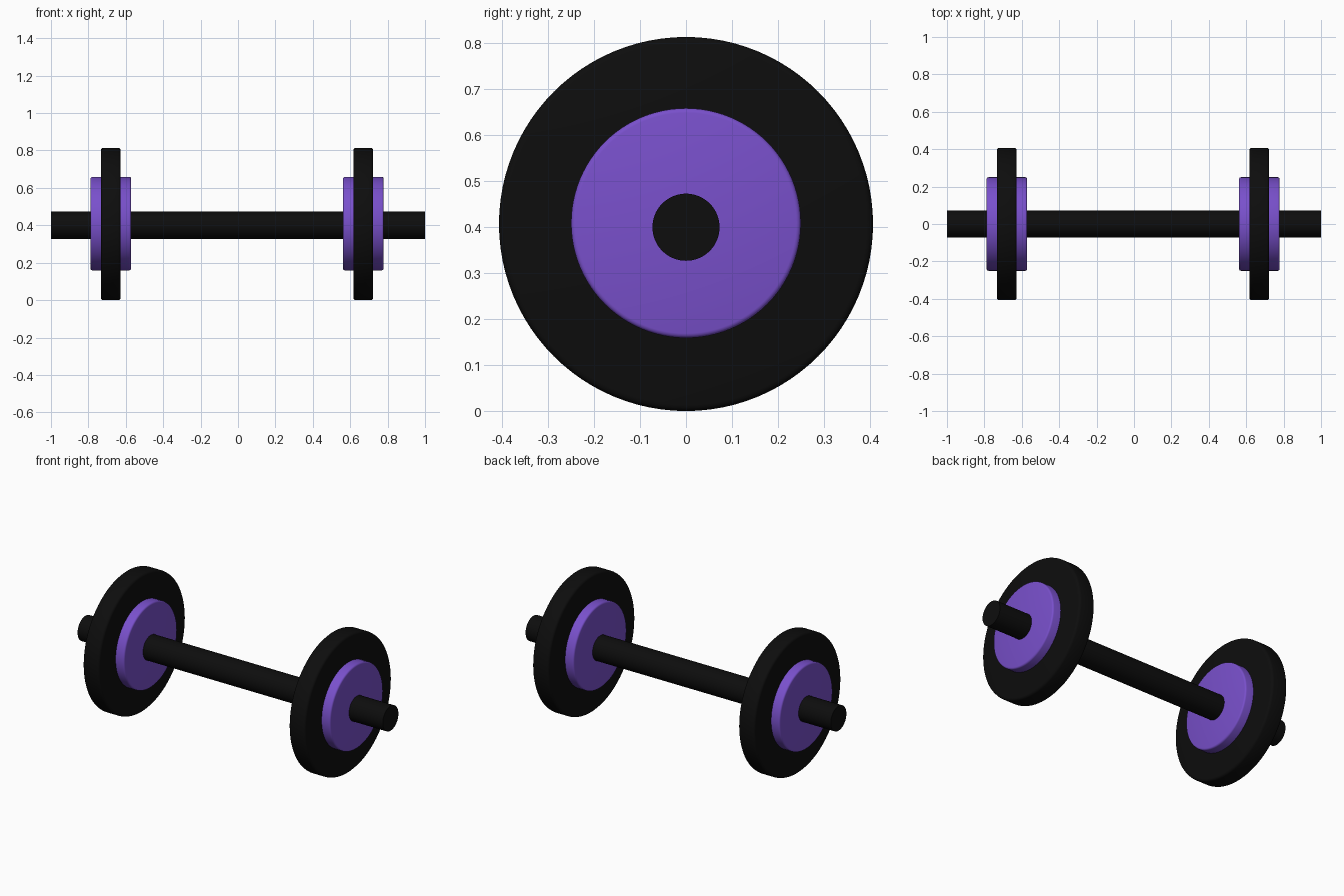
import bpy
import math

if "Cube" in bpy.data.objects:
    bpy.data.objects.remove(bpy.data.objects["Cube"])


def material(name, color):
    m = bpy.data.materials.new(name)
    m.diffuse_color = color
    m.use_nodes = True
    m.node_tree.nodes["Principled BSDF"].inputs["Base Color"].default_value = m.diffuse_color
    return m


black = material("black_rubber", (0.004, 0.004, 0.004, 1))
purple = material("purple_plastic", (0.19, 0.08, 0.60, 1))


def disc(name, x, z, radius, width, mat, bevel=0.0):
    """Cylinder lying along x, with optionally rounded rims."""
    bpy.ops.mesh.primitive_cylinder_add(
        vertices=96, radius=radius, depth=width,
        location=(x, 0, z), rotation=(0, math.pi / 2, 0))
    ob = bpy.context.object
    ob.name = name
    ob.data.materials.append(mat)
    if bevel:
        mod = ob.modifiers.new("rounded_rim", 'BEVEL')
        mod.width = bevel
        mod.segments = 3
        mod.limit_method = 'ANGLE'
        mod.angle_limit = math.radians(40)
        bpy.ops.object.modifier_apply(modifier=mod.name)
    bpy.ops.object.shade_smooth_by_angle(angle=math.radians(35))
    return ob


# Handle bar running the full length
disc("handle_bar", 0, 0.40, 0.073, 2.0, black)

# Weight plate and coloured hub at each end
for side, x in (("left", -0.68), ("right", 0.67)):
    disc(side + "_weight_plate", x, 0.407, 0.407, 0.106, black, 0.014)
    disc(side + "_hub", x, 0.409, 0.25, 0.217, purple, 0.010)
